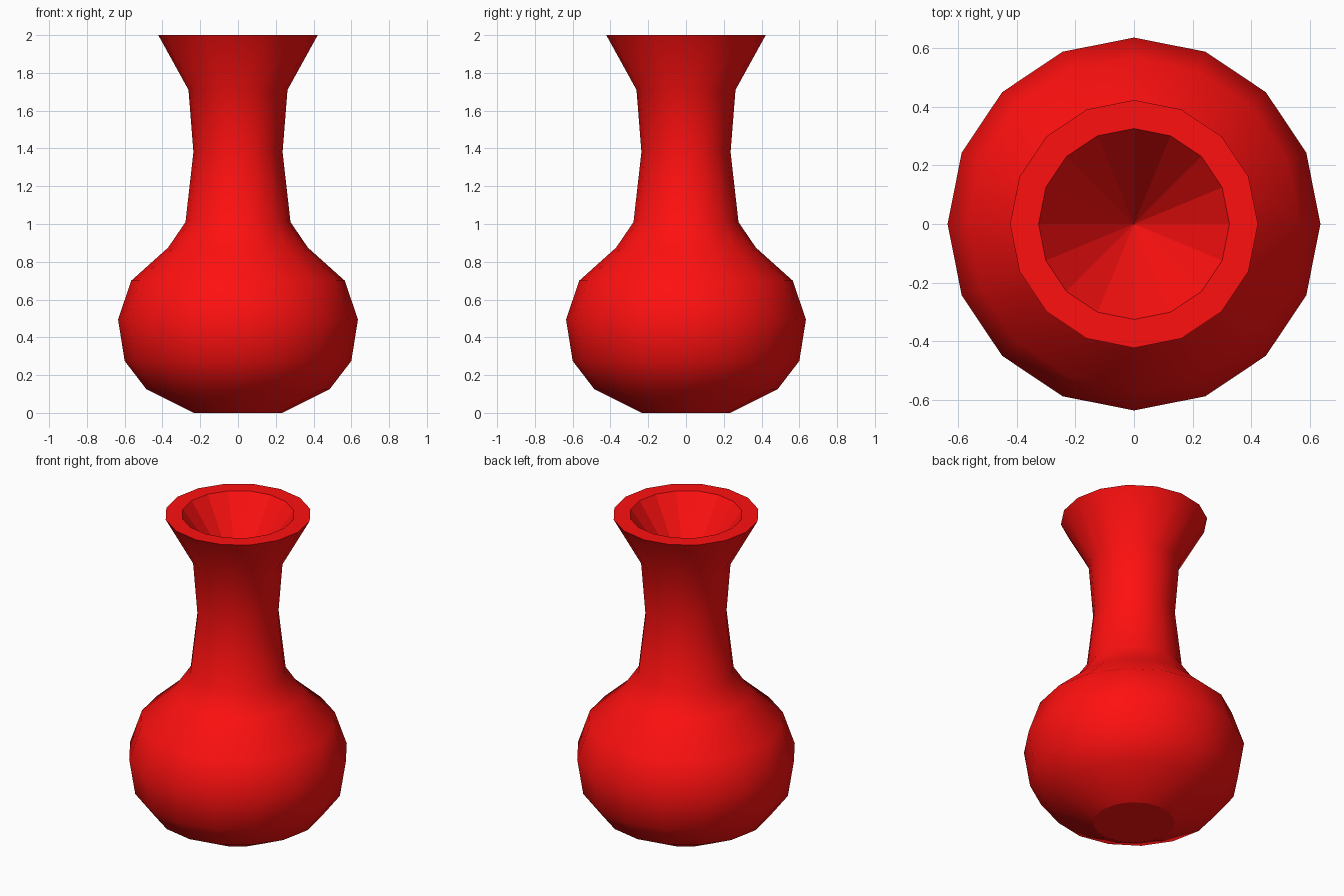
import bpy, bmesh
from math import sin, cos, tau

if "Cube" in bpy.data.objects:
    bpy.data.objects.remove(bpy.data.objects["Cube"])

SIDES = 16
# outer silhouette (radius, height) from base to lip
OUTER = [(0.235, 0), (0.485, 0.125), (0.60, 0.275), (0.635, 0.495), (0.565, 0.70),
         (0.37, 0.875), (0.278, 1.01), (0.236, 1.38), (0.262, 1.71), (0.422, 2.0)]
LIP_INNER = (0.325, 2.0)
HOLLOW_BOTTOM = 1.55

bm = bmesh.new()


def ring(r, z):
    return [bm.verts.new((r * cos(tau * i / SIDES), r * sin(tau * i / SIDES), z))
            for i in range(SIDES)]


def bridge(a, b, smooth):
    for i in range(SIDES):
        j = (i + 1) % SIDES
        bm.faces.new((a[i], a[j], b[j], b[i])).smooth = smooth


# body and neck, smooth shaded
rings = [ring(r, z) for r, z in OUTER]
for low, high in zip(rings, rings[1:]):
    bridge(low, high, True)

# flat base
bm.faces.new(rings[0][::-1])

# flat lip and faceted conical hollow
inner = ring(*LIP_INNER)
bridge(rings[-1], inner, False)
apex = bm.verts.new((0, 0, HOLLOW_BOTTOM))
for i in range(SIDES):
    bm.faces.new((inner[i], inner[(i + 1) % SIDES], apex))

mesh = bpy.data.meshes.new("vase")
bm.to_mesh(mesh)
bm.free()

# red glaze
red = bpy.data.materials.new("red_glaze")
red.diffuse_color = (1.0, 0.005, 0.005, 1)
red.use_nodes = True
red.node_tree.nodes["Principled BSDF"].inputs["Base Color"].default_value = red.diffuse_color
mesh.materials.append(red)

vase = bpy.data.objects.new("vase", mesh)
bpy.context.collection.objects.link(vase)
